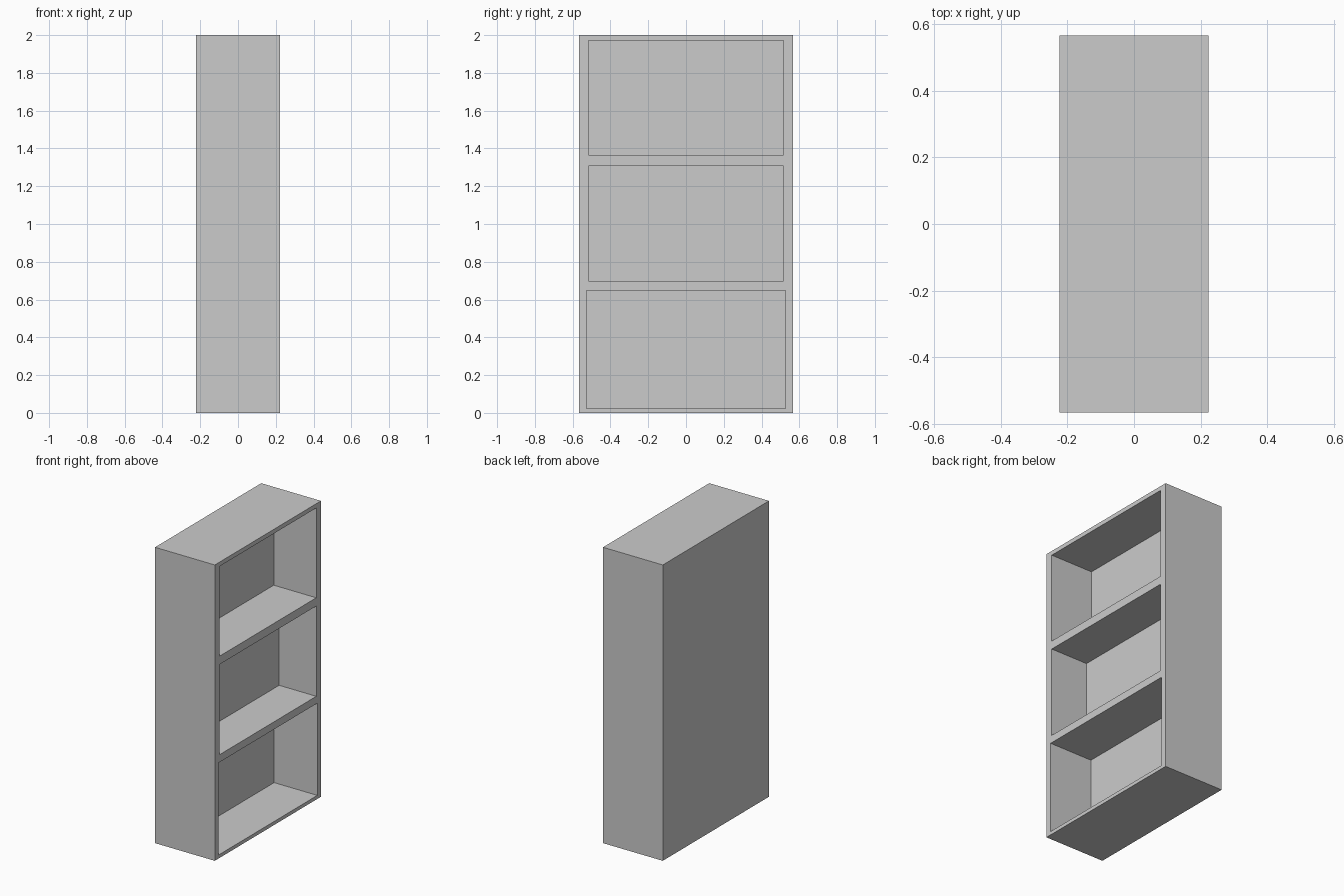
import bpy
import bmesh
from mathutils import Vector

cube = bpy.data.objects.get("Cube")
if cube:
    bpy.data.objects.remove(cube, do_unlink=True)

HALF_X, HALF_Y, HEIGHT = 0.2235, 0.567, 2.0

# Single grey finish
grey = bpy.data.materials.new("plain_grey")
grey.use_nodes = True
colour = (0.6, 0.6, 0.6, 1)
grey.diffuse_color = colour
grey.node_tree.nodes["Principled BSDF"].inputs["Base Color"].default_value = colour


def add_box(bm, low, high, skip=None):
    """Box between two corners, optionally without the side facing skip."""
    low, high = Vector(low), Vector(high)
    verts = bmesh.ops.create_cube(bm, size=1)["verts"]
    for v in verts:
        v.co = (low + high) / 2 + v.co * (high - low)
    faces = {f for v in verts for f in v.link_faces}
    for f in faces:
        f.normal_update()
    if skip:
        bmesh.ops.delete(bm, geom=[f for f in faces if f.normal.dot(skip) > 0.9],
                         context="FACES")


def make_object(name, bm):
    mesh = bpy.data.meshes.new(name)
    bm.to_mesh(mesh)
    bm.free()
    mesh.materials.append(grey)
    obj = bpy.data.objects.new(name, mesh)
    bpy.context.collection.objects.link(obj)
    return obj


# Solid bookcase body
bm = bmesh.new()
add_box(bm, (-HALF_X, -HALF_Y, 0), (HALF_X, HALF_Y, HEIGHT))
body = make_object("bookcase_body", bm)

# Shelf recesses open on the +x side: half width, bottom, top, depth
recesses = {
    "lower": (0.528, 0.024, 0.647, 0.323),
    "middle": (0.517, 0.698, 1.308, 0.278),
    "upper": (0.517, 1.364, 1.971, 0.318),
}
for name, (half, bottom, top, depth) in recesses.items():
    bm = bmesh.new()
    add_box(bm, (HALF_X - depth, -half, bottom), (HALF_X + 0.1, half, top))
    cutter = make_object(name + "_recess_cutter", bm)
    cutter.hide_render = True
    cutter.hide_set(True)
    cut = body.modifiers.new(name + "_recess", "BOOLEAN")
    cut.operation = "DIFFERENCE"
    cut.solver = "EXACT"
    cut.object = cutter

# Bake the cuts into the body and drop the cutters
bpy.context.view_layer.update()
evaluated = body.evaluated_get(bpy.context.evaluated_depsgraph_get())
finished = bpy.data.meshes.new_from_object(evaluated)
body.modifiers.clear()
body.data = finished
for name in recesses:
    bpy.data.objects.remove(bpy.data.objects[name + "_recess_cutter"], do_unlink=True)
